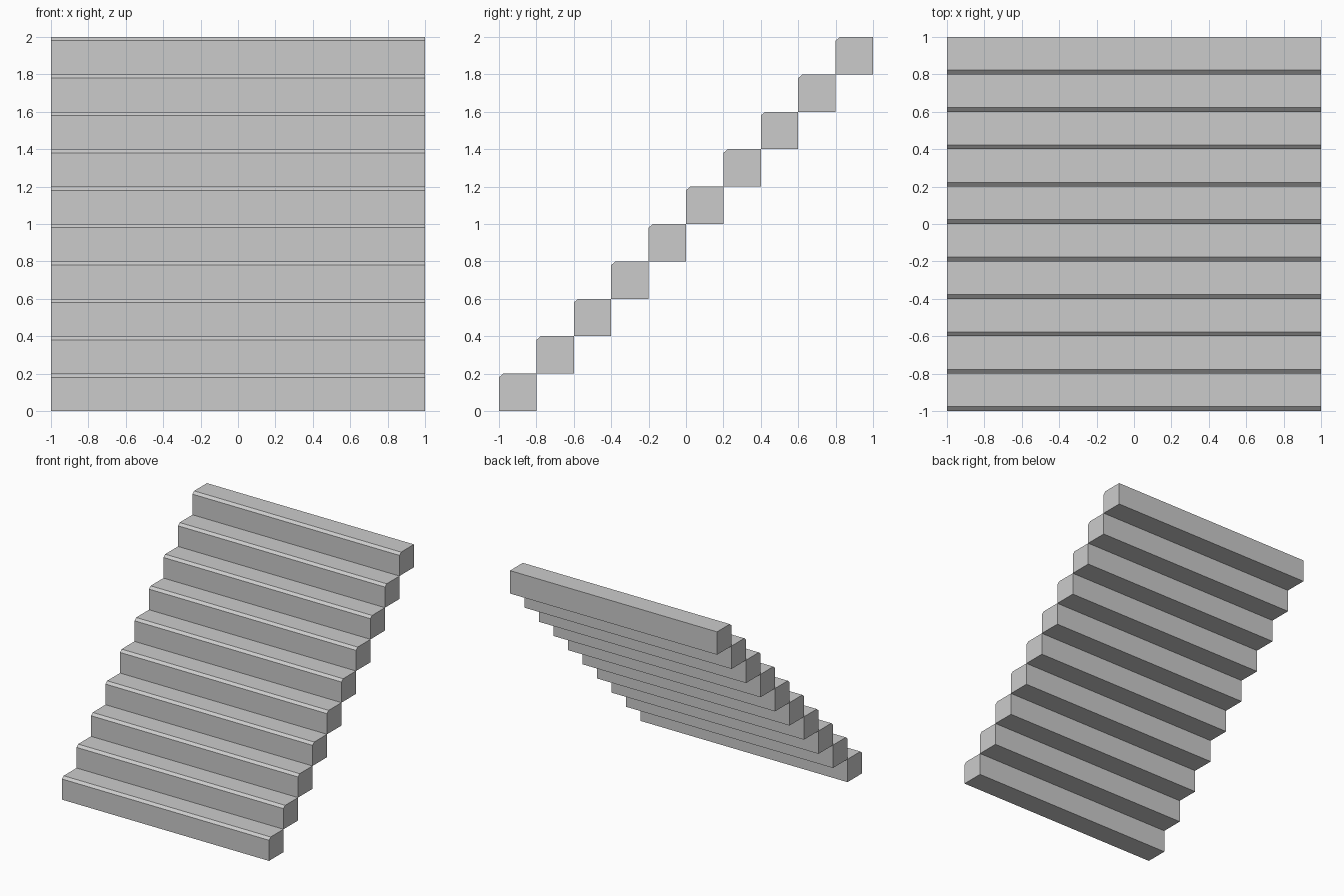
import bpy

if "Cube" in bpy.data.objects:
    bpy.data.objects.remove(bpy.data.objects["Cube"])

STEPS = 10
SIZE = 0.2      # tread depth and riser height
# Side profile (y, z) of one step with a chamfered nosing
PROFILE = [(0, 0), (SIZE, 0), (SIZE, SIZE), (0.023, SIZE), (0, SIZE - 0.02)]


def make_step(index):
    """Extrude the profile across x and place it on the flight."""
    n = len(PROFILE)
    y0, z0 = -1 + index * SIZE, index * SIZE
    verts = [(x, y0 + y, z0 + z) for x in (-1, 1) for y, z in PROFILE]
    faces = [tuple(reversed(range(n))), tuple(range(n, 2 * n))]
    faces += [(i, (i + 1) % n, n + (i + 1) % n, n + i) for i in range(n)]
    mesh = bpy.data.meshes.new(f"step_{index + 1}")
    mesh.from_pydata(verts, [], faces)
    mesh.update()
    obj = bpy.data.objects.new(f"step_{index + 1}", mesh)
    bpy.context.collection.objects.link(obj)


# Straight flight of steps
for i in range(STEPS):
    make_step(i)
